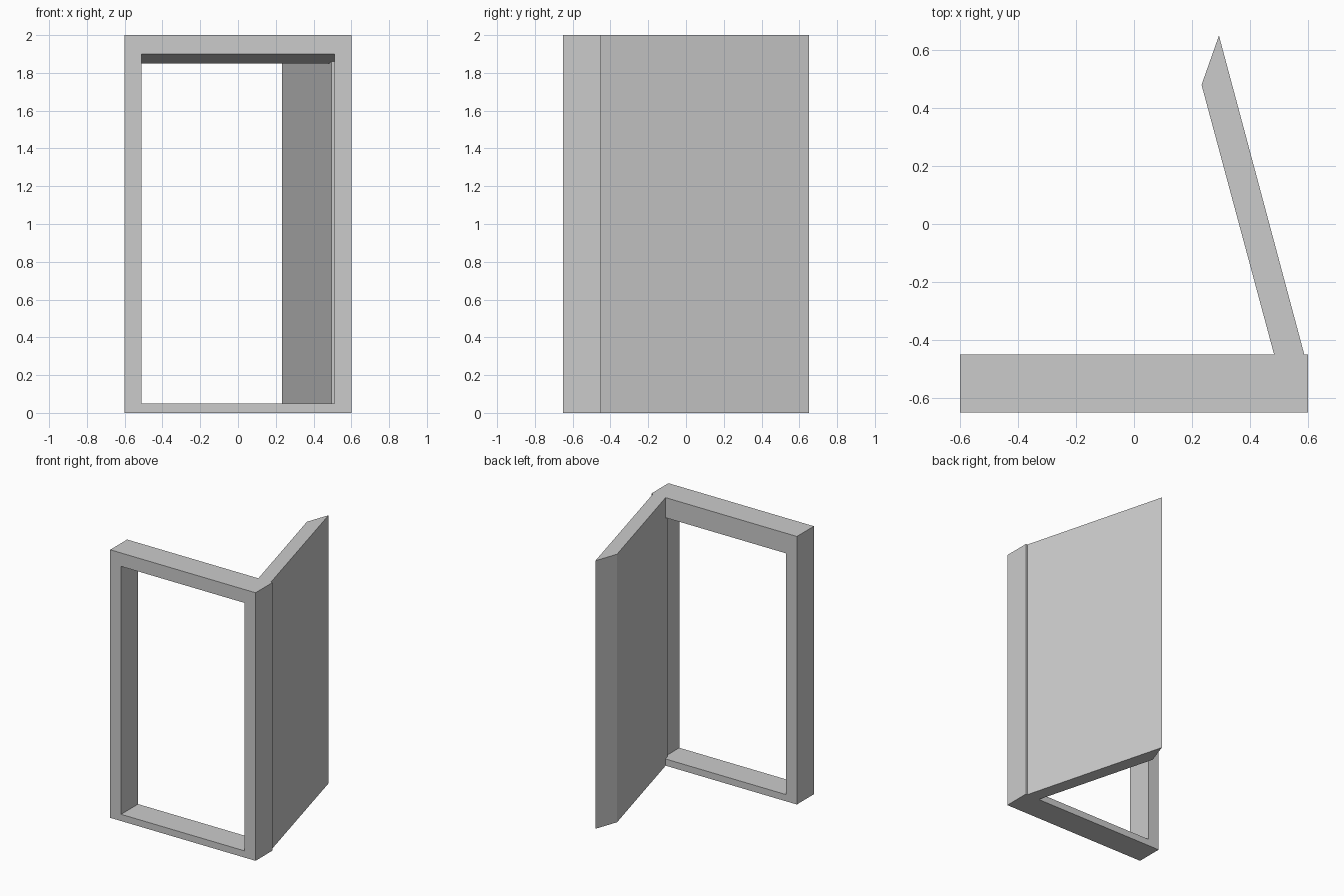
import bpy, bmesh
from mathutils import Vector

if "Cube" in bpy.data.objects:
    bpy.data.objects.remove(bpy.data.objects["Cube"])


def prism(name, profile, offset):
    """Extrude a closed 3D profile along an offset vector."""
    bm = bmesh.new()
    face = bm.faces.new([bm.verts.new(p) for p in profile])
    ext = bmesh.ops.extrude_face_region(bm, geom=[face])
    moved = [v for v in ext["geom"] if isinstance(v, bmesh.types.BMVert)]
    bmesh.ops.translate(bm, verts=moved, vec=Vector(offset))
    bmesh.ops.recalc_face_normals(bm, faces=bm.faces)
    mesh = bpy.data.meshes.new(name)
    bm.to_mesh(mesh)
    bm.free()
    obj = bpy.data.objects.new(name, mesh)
    bpy.context.collection.objects.link(obj)
    return obj


def combine(target, other, operation):
    """Apply a boolean and discard the second object."""
    mod = target.modifiers.new(operation.lower(), "BOOLEAN")
    mod.operation = operation
    mod.solver = "EXACT"
    mod.object = other
    bpy.context.view_layer.objects.active = target
    bpy.ops.object.modifier_apply(modifier=mod.name)
    bpy.data.objects.remove(other)


# Frame block
frame = prism("door_frame",
              [(-0.6, y, z) for y, z in [(-0.65, 0), (-0.45, 0), (-0.45, 2), (-0.65, 2)]],
              (1.2, 0, 0))

# Opening, with a lintel underside that drops towards the back
opening = prism("opening_cutter",
                [(-0.51, y, z) for y, z in
                 [(-0.70, 0.05), (-0.40, 0.05), (-0.40, 1.8375), (-0.70, 1.9125)]],
                (1.02, 0, 0))
opening.hide_render = True
combine(frame, opening, "DIFFERENCE")

# Open door leaf with a bevelled free edge, its hinge end set into the frame
leaf = prism("door_leaf",
             [(x, y, 0) for x, y in
              [(0.494, -0.49), (0.598, -0.49), (0.293, 0.65), (0.233, 0.48)]],
             (0, 0, 2))

# The leaf fills its slot in the opening only between sill and lintel
combine(frame, leaf, "UNION")
frame.name = "frame_with_open_door"
